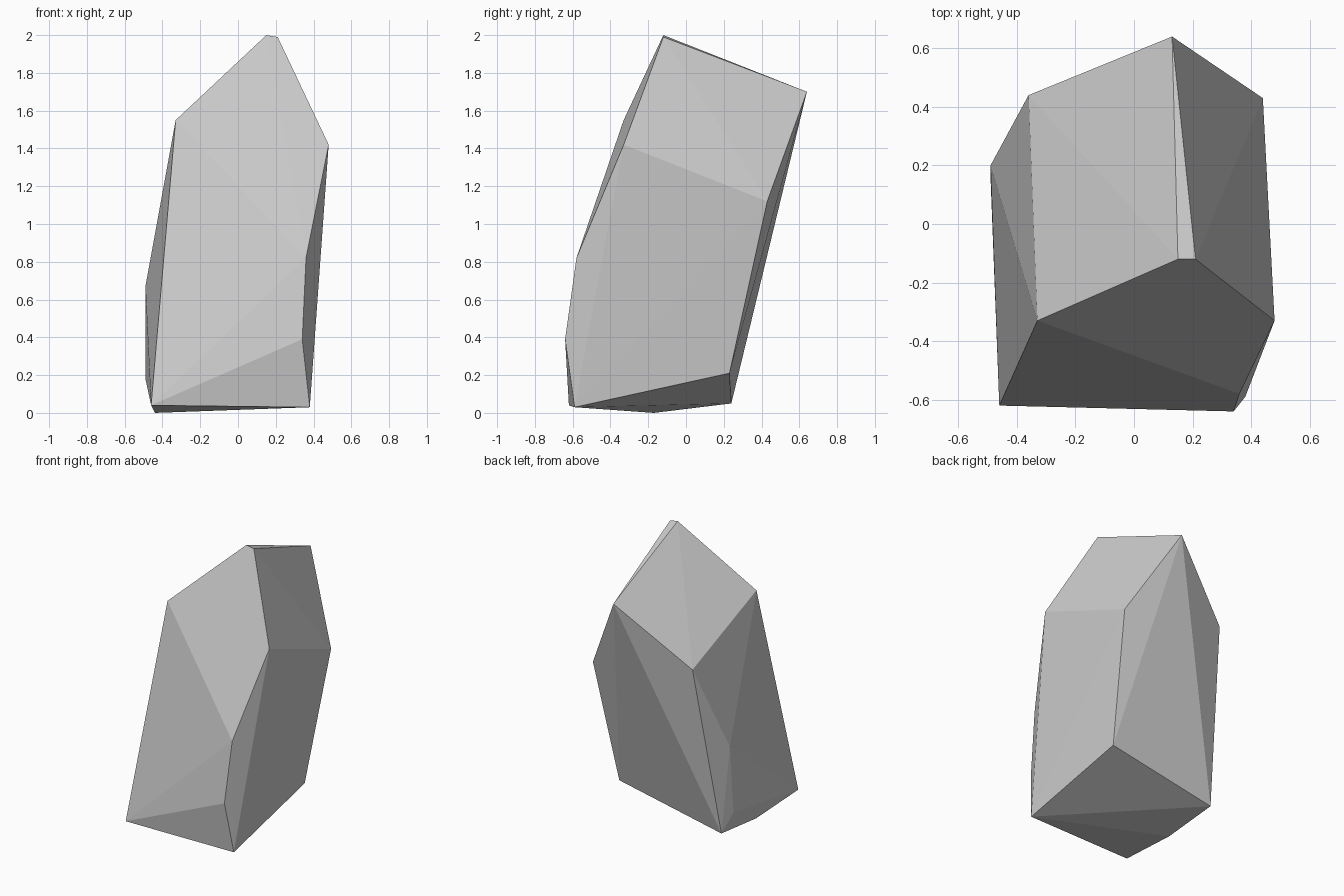
import bpy
import bmesh

default_cube = bpy.data.objects.get("Cube")
if default_cube:
    bpy.data.objects.remove(default_cube, do_unlink=True)


def make_material(name, colour):
    material = bpy.data.materials.new(name)
    material.use_nodes = True
    material.diffuse_color = colour
    material.node_tree.nodes["Principled BSDF"].inputs["Base Color"].default_value = colour
    return material


def make_faceted_stone(name, corners, material):
    """Wrap the corner points in a convex, flat-shaded shell."""
    bm = bmesh.new()
    for corner in corners:
        bm.verts.new(corner)
    bmesh.ops.convex_hull(bm, input=bm.verts[:])
    bmesh.ops.recalc_face_normals(bm, faces=bm.faces[:])
    for face in bm.faces:
        face.smooth = False
    mesh = bpy.data.meshes.new(name)
    bm.to_mesh(mesh)
    bm.free()
    mesh.materials.append(material)
    stone = bpy.data.objects.new(name, mesh)
    bpy.context.collection.objects.link(stone)
    return stone


# Narrow ridge at the tip, running down to the back
crown = [(0.15, -0.12, 2.0), (0.21, -0.12, 1.99), (0.13, 0.64, 1.7)]

# Corners where the sloping top meets the sides
shoulders = [(-0.33, -0.33, 1.55), (0.48, -0.33, 1.42),
             (0.44, 0.43, 1.12), (-0.36, 0.44, 1.28)]

# Corners along the front edge and the back right edge
flanks = [(0.36, -0.58, 0.82), (0.34, -0.64, 0.39),
          (-0.49, 0.2, 0.67), (-0.49, 0.16, 0.18)]

# Corners around the tilted underside
base = [(-0.46, -0.62, 0.04), (0.38, -0.59, 0.03), (0.37, 0.23, 0.21),
        (-0.45, 0.24, 0.05), (-0.44, -0.17, 0.0)]

stone_grey = make_material("stone grey", (0.6, 0.6, 0.6, 1.0))
make_faceted_stone("standing_rock", crown + shoulders + flanks + base, stone_grey)
